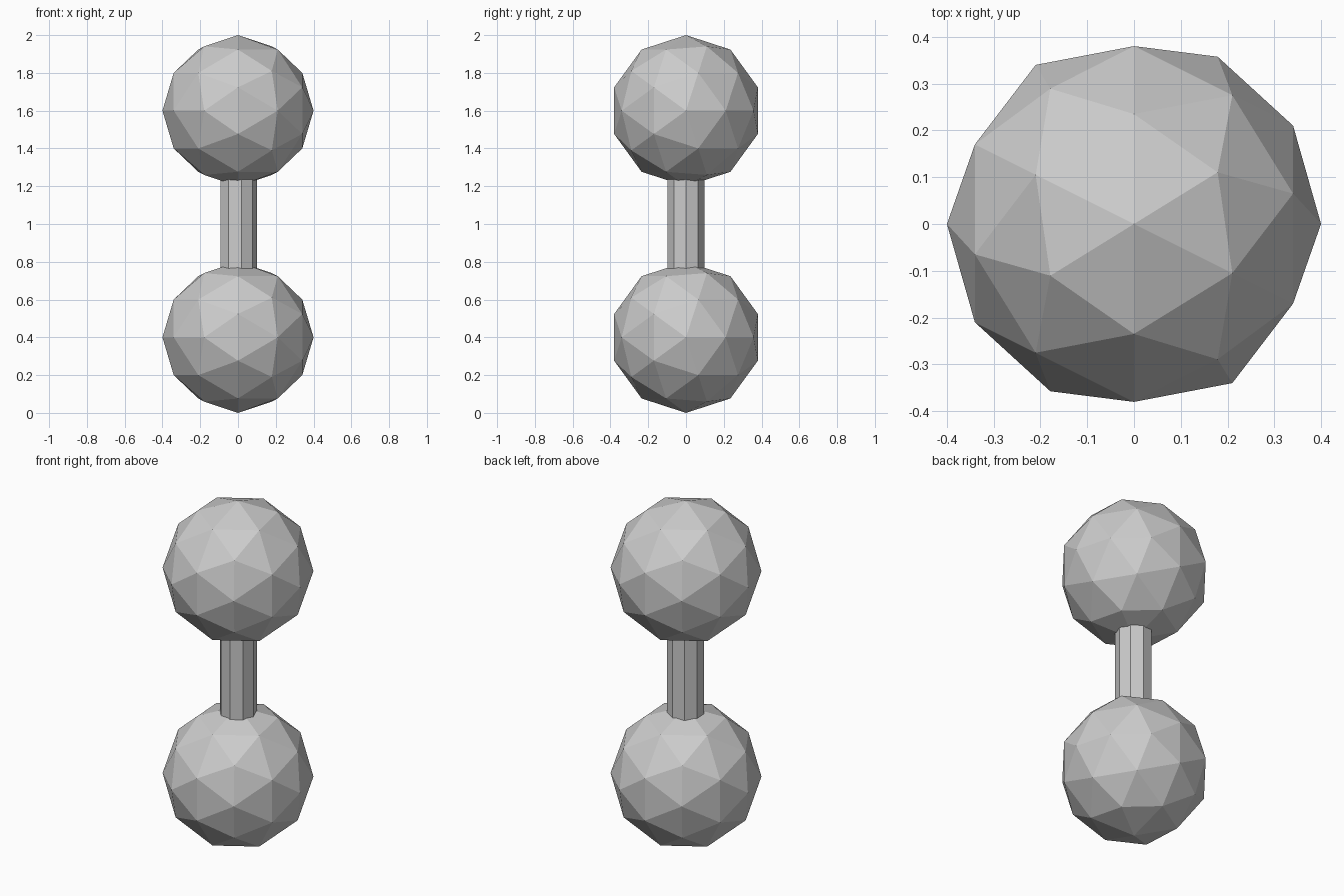
import bpy
import bmesh
from math import radians
from mathutils import Matrix

if "Cube" in bpy.data.objects:
    bpy.data.objects.remove(bpy.data.objects["Cube"])

RADIUS = 0.4
LOW_Z, HIGH_Z = 0.4, 1.6


def add_part(name, bm, z):
    mesh = bpy.data.meshes.new(name)
    bm.to_mesh(mesh)
    bm.free()
    obj = bpy.data.objects.new(name, mesh)
    obj.location.z = z
    bpy.context.collection.objects.link(obj)
    return obj


# Faceted end weights: icospheres with their poles turned onto the x axis
pole_to_x = Matrix(((0, 0, 1, 0), (1, 0, 0, 0), (0, 1, 0, 0), (0, 0, 0, 1)))
for name, z in (("lower_weight", LOW_Z), ("upper_weight", HIGH_Z)):
    bm = bmesh.new()
    bmesh.ops.create_icosphere(bm, subdivisions=2, radius=RADIUS, matrix=pole_to_x)
    add_part(name, bm, z)

# Nine-sided bar between the weights, one edge facing +x
bm = bmesh.new()
bmesh.ops.create_cone(bm, cap_ends=True, segments=9, radius1=0.1, radius2=0.1,
                      depth=HIGH_Z - LOW_Z, matrix=Matrix.Rotation(radians(-90), 4, 'Z'))
add_part("bar", bm, (LOW_Z + HIGH_Z) / 2)
